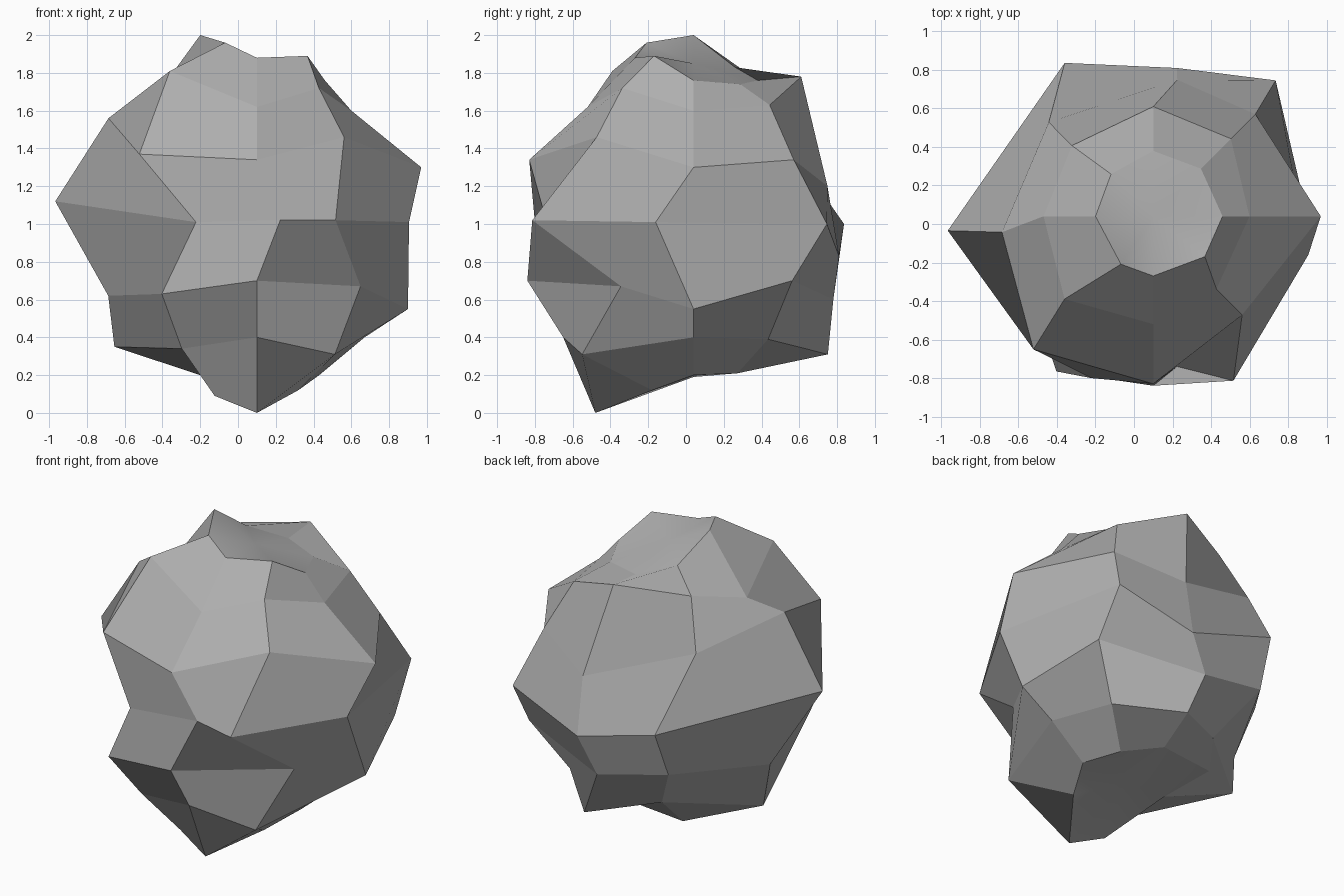
import bpy
import bmesh
from math import cos, sin, radians
from mathutils import Vector

default_cube = bpy.data.objects.get("Cube")
if default_cube:
    bpy.data.objects.remove(default_cube, do_unlink=True)

SIDES = 8
AXIS = Vector((0.1, 0.04, 0))


def make_material(name, color):
    material = bpy.data.materials.new(name)
    material.use_nodes = True
    material.diffuse_color = color
    shader = material.node_tree.nodes["Principled BSDF"]
    shader.inputs["Base Color"].default_value = color
    shader.inputs["Roughness"].default_value = 0.9
    return material


def add_ring(bm, reach, height, turn):
    """One loop of corners: distance from the axis, height, and twist in degrees."""
    ring = []
    for side in range(SIDES):
        angle = radians(side * 360 / SIDES + turn.get(side, 0))
        outward = Vector((cos(angle), sin(angle), 0)) * reach[side]
        ring.append(bm.verts.new(AXIS + outward + Vector((0, 0, height[side]))))
    return ring


def cap(bm, ring, height):
    """Softly shaded fan of triangles closing the end of the boulder."""
    tip = bm.verts.new(AXIS + Vector((0, 0, height)))
    for side in range(SIDES):
        facet = bm.faces.new((ring[side], ring[(side + 1) % SIDES], tip))
        facet.smooth = True


def bridge(bm, upper, lower):
    """Band of four-sided facets, each folding from lower near to upper far corner."""
    for side in range(SIDES):
        after = (side + 1) % SIDES
        bm.faces.new((lower[side], lower[after], upper[after], upper[side]))


bm = bmesh.new()

# Rings run from the hollow crown down to the foot, starting at +x
crown = add_ring(bm,
                 reach=[.36, .35, .34, .31, .3, .3, .31, .34],
                 height=[1.76, 1.74, 1.76, 1.83, 2, 1.96, 1.88, 1.89],
                 turn={5: 11, 7: 7})
brow = add_ring(bm,
                reach=[.5, .57, .57, .56, .57, .63, .56, .5],
                height=[1.6, 1.63, 1.78, 1.74, 1.63, 1.81, 1.62, 1.72],
                turn={3: 4, 5: -2, 7: -4})
shoulder = add_ring(bm,
                    reach=[.87, .75, .72, .73, .79, .93, .87, .69],
                    height=[1.3, 1.34, 1.2, 1.44, 1.56, 1.37, 1.34, 1.46],
                    turn={2: -10, 3: 3, 4: 6, 5: 3, 7: -3})
waist = add_ring(bm,
                 reach=[.83, .95, .78, .92, 1.07, .9, .79, .95],
                 height=[1.01, 1, .83, 1, 1.12, 1.01, 1.02, 1.02],
                 turn={0: -14, 1: 3, 2: -9, 3: -15, 4: 4, 5: 24, 6: 9, 7: -19})
hip = add_ring(bm,
               reach=[.8, .83, .74, .83, .79, .95, .88, .67],
               height=[.55, .7, .6, .7, .62, .63, .7, .67],
               turn={1: -6, 3: -10, 4: -5, 5: 13, 7: 10})
skirt = add_ring(bm,
                 reach=[.57, .59, .72, .55, .76, .73, .69, .72],
                 height=[.4, .39, .31, .39, .35, .34, .4, .31],
                 turn={1: -3, 2: -9, 3: -14, 4: -7, 5: 12, 7: -10})
foot = add_ring(bm,
                reach=[.33, .33, .36, .5, .3, .51, .52, .31],
                height=[.2, .21, .27, .24, .2, .09, 0, .12],
                turn={5: 19})

rings = [crown, brow, shoulder, waist, hip, skirt, foot]
for upper, lower in zip(rings, rings[1:]):
    bridge(bm, upper, lower)
cap(bm, crown, 1.85)
cap(bm, foot[::-1], 0.19)

# Boulder object with flat facets
mesh = bpy.data.meshes.new("boulder")
bm.to_mesh(mesh)
bm.free()
mesh.materials.append(make_material("stone grey", (0.43, 0.43, 0.43, 1)))
boulder = bpy.data.objects.new("boulder", mesh)
bpy.context.scene.collection.objects.link(boulder)
